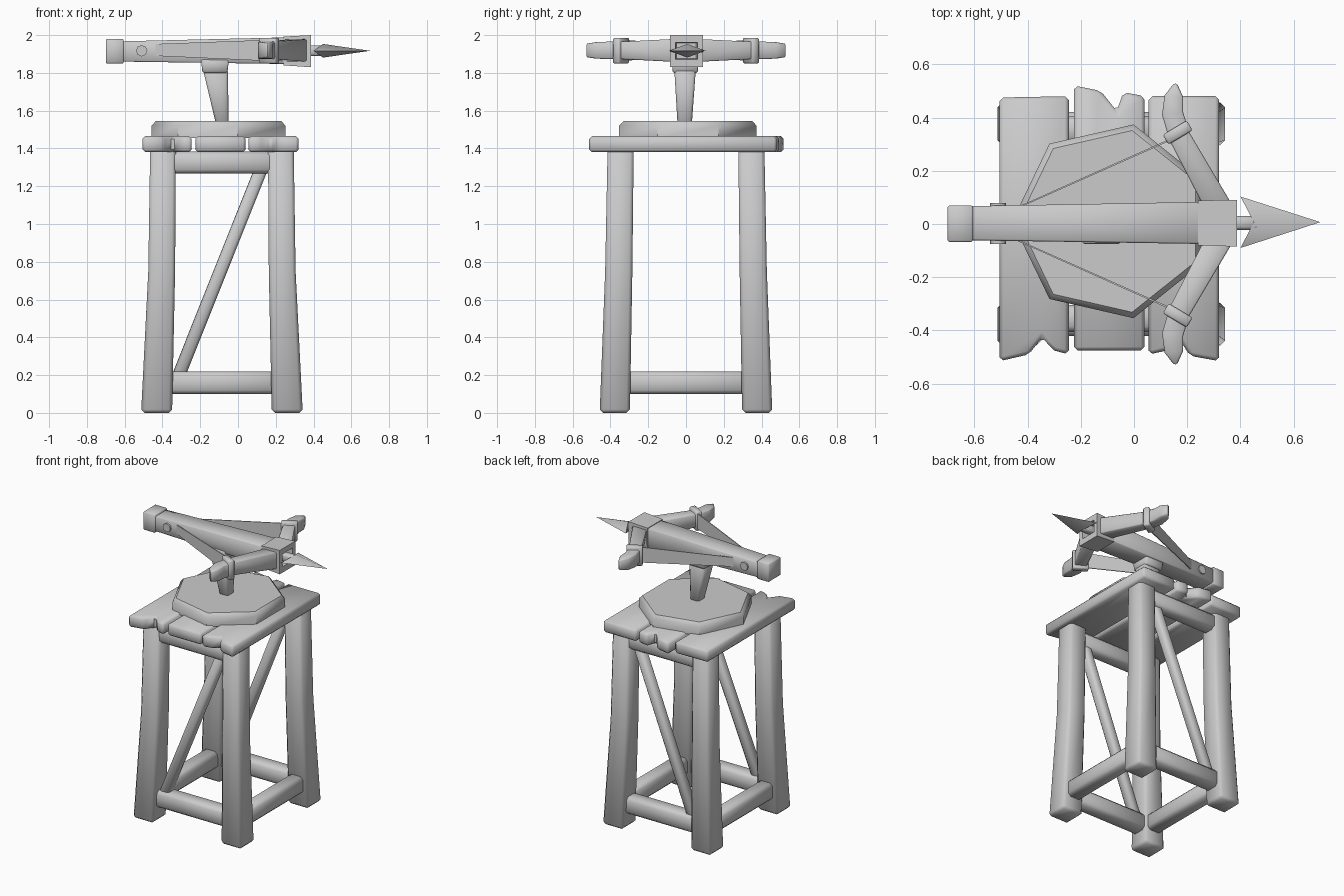
import bpy, bmesh, math
from mathutils import Vector

if "Cube" in bpy.data.objects:
    bpy.data.objects.remove(bpy.data.objects["Cube"])

CX = -0.085   # centre line of the tower in x


def finish(name, bm, bevel=0.0, smooth=50):
    bmesh.ops.recalc_face_normals(bm, faces=bm.faces[:])
    if bevel:
        edges = [e for e in bm.edges if e.is_manifold and e.calc_face_angle(0) > math.radians(30)]
        bmesh.ops.bevel(bm, geom=edges, offset=bevel, segments=1, affect='EDGES', clamp_overlap=True)
    me = bpy.data.meshes.new(name)
    bm.to_mesh(me)
    bm.free()
    ob = bpy.data.objects.new(name, me)
    bpy.context.collection.objects.link(ob)
    bpy.ops.object.select_all(action='DESELECT')
    ob.select_set(True)
    bpy.context.view_layer.objects.active = ob
    bpy.ops.object.shade_smooth_by_angle(angle=math.radians(smooth))
    return ob


def loft(name, rings, bevel=0.0, smooth=50):
    """Skin a list of equal-length point rings and cap both ends."""
    bm = bmesh.new()
    rows = [[bm.verts.new(p) for p in r] for r in rings]
    n = len(rows[0])
    for a, b in zip(rows, rows[1:]):
        for i in range(n):
            j = (i + 1) % n
            bm.faces.new((a[i], a[j], b[j], b[i]))
    bm.faces.new(rows[0])
    bm.faces.new(rows[-1])
    return finish(name, bm, bevel, smooth)


def rect_x(x, y0, y1, z0, z1):
    return [(x, y0, z0), (x, y1, z0), (x, y1, z1), (x, y0, z1)]


def rect_z(z, cx, cy, hx, hy):
    return [(cx - hx, cy - hy, z), (cx + hx, cy - hy, z), (cx + hx, cy + hy, z), (cx - hx, cy + hy, z)]


def beam(name, p, q, w, h, bevel=0.015):
    """Straight bar; w is the horizontal width, h the other one."""
    p, q = Vector(p), Vector(q)
    d = (q - p).normalized()
    s = d.cross(Vector((0, 0, 1))).normalized()
    u = s.cross(d)
    ring = [s * w / 2 * a + u * h / 2 * b for a, b in ((-1, -1), (1, -1), (1, 1), (-1, 1))]
    return loft(name, [[c + o for o in ring] for c in (p, q)], bevel)


# Legs: splayed, slightly bent square posts
for sx, nx in ((-1, "left"), (1, "right")):
    for sy, ny in ((-1, "front"), (1, "back")):
        loft(f"{ny}_{nx}_leg", [
            rect_z(0, CX + sx * 0.346, sy * 0.377, 0.082, 0.08),
            rect_z(0.75, CX + sx * 0.319, sy * 0.356, 0.071, 0.072),
            rect_z(1.40, CX + sx * 0.312, sy * 0.346, 0.068, 0.069)], 0.018)

# Rails and diagonal braces
for sy, n in ((-1, "front"), (1, "back")):
    y = sy * 0.365
    beam(f"{n}_lower_rail", (CX - 0.3, y, 0.16), (CX + 0.3, y, 0.16), 0.11, 0.12, 0.02)
    beam(f"{n}_upper_rail", (CX - 0.3, sy * 0.355, 1.325), (CX + 0.3, sy * 0.355, 1.325), 0.1, 0.115, 0.02)
    beam(f"{n}_brace", (-0.325, y, 0.17), (0.13, sy * 0.35, 1.31), 0.07, 0.068)
for sx, n in ((-1, "left"), (1, "right")):
    x = CX + sx * 0.335
    beam(f"{n}_lower_rail", (x, -0.34, 0.16), (x, 0.34, 0.16), 0.11, 0.12, 0.02)

# Platform planks with splintered ends
planks = {
    "left_plank": [(-0.505, 0.475), (-0.505, -0.515), (-0.395, -0.49), (-0.345, -0.425),
                   (-0.32, -0.455), (-0.30, -0.475), (-0.245, -0.49), (-0.245, 0.48)],
    "middle_plank": [(-0.225, 0.52), (-0.225, -0.475), (0.04, -0.475), (0.04, 0.48),
                     (-0.04, 0.495), (-0.065, 0.425), (-0.125, 0.5)],
    "right_plank": [(0.055, 0.48), (0.055, -0.49), (0.125, -0.475), (0.175, -0.44),
                    (0.21, -0.495), (0.32, -0.515), (0.32, 0.48)],
}
for n, pts in planks.items():
    loft(n, [[(x, y, z) for x, y in pts] for z in (1.38, 1.465)], 0.014)


# Seven-sided turntable with a chamfered rim
def ngon(z, r, cx, cy, n=7, start=math.pi):
    return [(cx + r * math.cos(start + i * math.tau / n), cy + r * math.sin(start + i * math.tau / n), z)
            for i in range(n)]


loft("turntable", [ngon(1.455, 0.373, CX, 0.01), ngon(1.52, 0.373, CX, 0.01), ngon(1.545, 0.35, CX, 0.01)], 0, 40)

# Tilted swivel post and its cap
loft("swivel_post", [rect_z(1.53, -0.083, -0.007, 0.034, 0.038),
                     rect_z(1.82, -0.12, -0.005, 0.066, 0.057)], 0.012)
loft("swivel_cap", [rect_z(1.80, -0.122, -0.004, 0.066, 0.066),
                    rect_z(1.87, -0.122, -0.004, 0.074, 0.072)], 0.008)

# Stock, tail block, pin and the flared, recessed front block
loft("stock", [rect_x(-0.62, -0.061, 0.067, 1.86, 1.967),
               rect_x(0.26, -0.075, 0.083, 1.847, 1.988)], 0.006)
loft("tail_block", [rect_x(-0.70, -0.068, 0.07, 1.85, 1.98),
                    rect_x(-0.605, -0.068, 0.07, 1.85, 1.98)], 0.006)
beam_pin = [[(-0.51 + 0.03 * math.cos(i * math.tau / 8), y, 1.917 + 0.03 * math.sin(i * math.tau / 8))
             for i in range(8)] for y in (-0.075, 0.079)]
loft("stock_pin", beam_pin)
loft("front_block", [rect_x(0.24, -0.08, 0.088, 1.84, 1.992),
                     rect_x(0.387, -0.085, 0.091, 1.83, 2.0),
                     rect_x(0.387, -0.055, 0.061, 1.872, 1.962),
                     rect_x(0.33, -0.05, 0.056, 1.877, 1.957)], 0, 30)

# Bow limbs, bands and flat strings on both sides
path = [(0.325, 0.05), (0.17, 0.33), (0.145, 0.415), (0.15, 0.48), (0.156, 0.528)]
widths = [0.098, 0.08, 0.08, 0.07, 0.012]
heights = [0.12, 0.092, 0.092, 0.086, 0.07]
for s, n in ((1, "back"), (-1, "front")):
    rings = []
    for i, (x, y) in enumerate(path):
        a = Vector(path[max(i - 1, 0)])
        b = Vector(path[min(i + 1, len(path) - 1)])
        t = (b - a).normalized()
        w, h = widths[i] / 2, heights[i] / 2
        px, py = t.y * w, -t.x * w
        rings.append([(x + k * px, s * (y + k * py), 1.919 + m * h)
                      for k, m in ((-1, -1), (1, -1), (1, 1), (-1, 1))])
    loft(f"{n}_bow_limb", rings, 0.008)
    beam(f"{n}_limb_band", (0.175, s * 0.325, 1.918), (0.153, s * 0.362, 1.918), 0.105, 0.135, 0.006)
    loft(f"{n}_string", [
        [(-0.44, s * 0.057, 1.89), (-0.44, s * 0.063, 1.89), (-0.44, s * 0.063, 1.953), (-0.44, s * 0.057, 1.953)],
        [(0.14, s * 0.315, 1.864), (0.14, s * 0.322, 1.864), (0.14, s * 0.322, 1.974), (0.14, s * 0.315, 1.974)]])

# Bolt: shaft and barbed flat head
loft("bolt_shaft", [rect_x(0.30, -0.022, 0.03, 1.889, 1.945),
                    rect_x(0.47, -0.022, 0.03, 1.889, 1.945)], 0.01)
bm = bmesh.new()
tip, bl, br, up, dn = [bm.verts.new(p) for p in (
    (0.70, 0.007, 1.917), (0.40, 0.103, 1.917), (0.40, -0.09, 1.917),
    (0.45, 0.007, 1.953), (0.45, 0.007, 1.881))]
for f in ((tip, bl, up), (tip, up, br), (tip, dn, bl), (tip, br, dn), (bl, dn, up), (br, up, dn)):
    bm.faces.new(f)
finish("bolt_head", bm)
